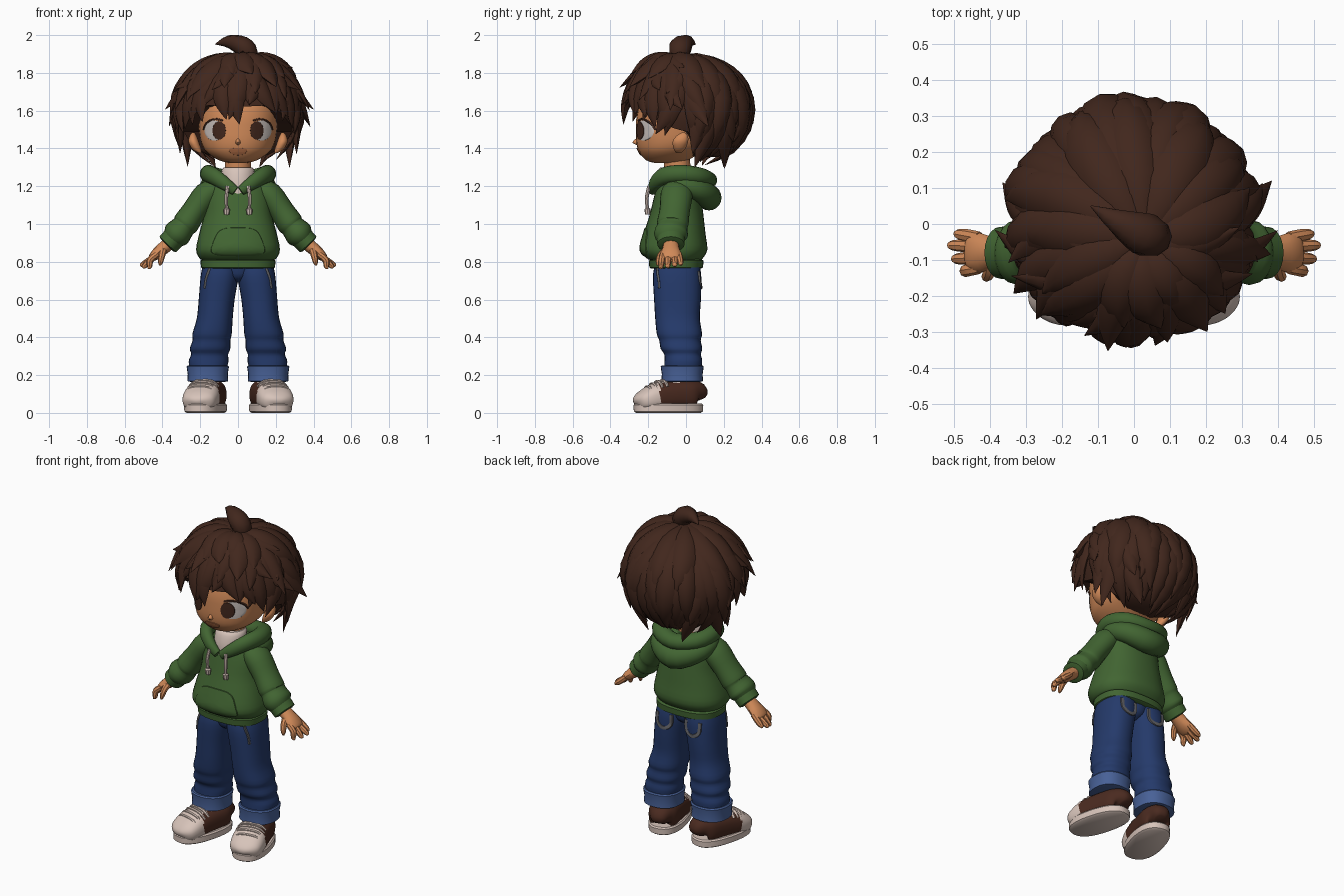
import bpy, bmesh, math, random
from mathutils import Vector, Matrix
from mathutils.bvhtree import BVHTree

if "Cube" in bpy.data.objects:
    bpy.data.objects.remove(bpy.data.objects["Cube"])
random.seed(7)
made = []


def material(name, *rgb):
    m = bpy.data.materials.new(name)
    m.use_nodes = True
    m.diffuse_color = (*rgb, 1)
    m.node_tree.nodes["Principled BSDF"].inputs["Base Color"].default_value = (*rgb, 1)
    return m


HAIR = material("dark brown hair", .053, .02, .012)
SKIN = material("warm skin", .64, .255, .1)
LIP = material("lip", .47, .165, .065)
GREEN = material("green fleece", .054, .13, .032)
DENIM = material("blue denim", .018, .042, .145)
FADED = material("faded denim", .065, .12, .31)
WHITE = material("off white", .68, .55, .49)
LEATHER = material("shoe brown", .068, .023, .014)
THREAD = material("grey thread", .12, .12, .13)
EYE = material("eye white", .62, .56, .53)


def finish(name, bm, *mats):
    me = bpy.data.meshes.new(name)
    bm.to_mesh(me)
    bm.free()
    for m in mats:
        me.materials.append(m)
    ob = bpy.data.objects.new(name, me)
    bpy.context.scene.collection.objects.link(ob)
    made.append(ob)
    return ob


def smooth(rows, k):
    """Catmull-Rom through the given rows."""
    P = [rows[0], *rows, rows[-1]]
    out = []
    for i in range(len(rows) - 1):
        for j in range(k):
            t = j / k
            out.append([.5 * (2*b + (c-a)*t + (2*a-5*b+4*c-d)*t*t + (3*b-a-3*c+d)*t**3)
                        for a, b, c, d in zip(*P[i:i+4])])
    return out + [list(rows[-1])]


def part(name, mat, *tubes, ref=(0, 1, 0), flat=False, n=20, k=3, p=2):
    """Closed tubes through rows of (x, y, z, width, thickness)."""
    bm = bmesh.new()
    for rows in tubes:
        rows = smooth(rows, k)
        pts = [Vector(r[:3]) for r in rows]
        rings = []
        for i, r in enumerate(rows):
            u, v = Vector((1, 0, 0)), Vector((0, 1, 0))
            if not flat:
                t = (pts[min(i+1, len(pts)-1)] - pts[max(i-1, 0)]).normalized()
                u = t.cross(Vector(ref(pts[i]) if callable(ref) else ref)).normalized()
                v = u.cross(t)
            ring = []
            for j in range(n):
                c, s = math.cos(math.tau*j/n), math.sin(math.tau*j/n)
                c, s = (math.copysign(abs(q)**(2/p), q) for q in (c, s))
                ring.append(bm.verts.new(pts[i] + u*c*max(r[3], .001) + v*s*max(r[4], .001)))
            rings.append(ring)
        for A, B in zip(rings, rings[1:]):
            for j in range(n):
                bm.faces.new((A[j-1], A[j], B[j], B[j-1]))
        bm.faces.new(rings[0])
        bm.faces.new(rings[-1])
    bmesh.ops.recalc_face_normals(bm, faces=bm.faces)
    return finish(name, bm, mat)


def pair(ob):
    """Mirror a left part to the right side."""
    bm = bmesh.new()
    bm.from_mesh(ob.data)
    bm.transform(Matrix.Scale(-1, 4, (1, 0, 0)))
    bmesh.ops.reverse_faces(bm, faces=bm.faces)
    finish("right_" + ob.name, bm, *ob.data.materials)
    ob.name = "left_" + ob.name


def caster(ob, d=1):
    """Project (x, z) onto a part from the front (d=1) or the back (d=-1)."""
    tree = BVHTree.FromPolygons([v.co for v in ob.data.vertices],
                                [f.vertices[:] for f in ob.data.polygons])

    def cast(x, z, off=0):
        hit = tree.ray_cast(Vector((x, -2*d, z)), Vector((0, d, 0)))[0]
        return (hit or Vector((x, 0, z))) + Vector((0, -d*off, 0))
    return cast


def plate(name, mat, cast, cx, cz, rx, rz, off=.004, p=2, taper=0, n=28):
    """Thin plate hugging a surface, with a rim sunk into it."""
    bm = bmesh.new()
    mid = bm.verts.new(cast(cx, cz, off))
    last = None
    for f, o in ((.3, off), (.6, off), (.85, off), (1, off), (1.02, -.003)):
        ring = []
        for j in range(n):
            c, s = math.cos(math.tau*j/n), math.sin(math.tau*j/n)
            c, s = (math.copysign(abs(q)**(2/p), q) * f for q in (c, s))
            ring.append(bm.verts.new(cast(cx + rx*c*(1 - taper*s), cz + rz*s, o)))
        for j in range(n):
            bm.faces.new((last[j-1], ring[j-1], ring[j], last[j]) if last else (mid, ring[j-1], ring[j]))
        last = ring
    return finish(name, bm, mat)


def seam(name, mat, cast, pts, r, depth=.006):
    return part(name, mat, [(*cast(x, z), r, depth) for x, z in smooth(pts, 4)], ref=(.1, 1, .05), n=8, k=1, p=4)


# head, ears, nose
head = part("head", SKIN, [(0, y, z, rx, ry) for z, y, rx, ry in (
    (1.322, -.1, .04, .06), (1.337, -.1, .1, .11), (1.38, -.085, .165, .163), (1.43, -.06, .195, .203),
    (1.5, -.05, .208, .215), (1.58, -.04, .215, .22), (1.66, -.03, .21, .2), (1.74, 0, .15, .14),
    (1.78, 0, .03, .03))], flat=True, n=32, p=2.15)
face = caster(head)
part("nose", SKIN, [(0, -.25, 1.46, .004, .006), (0, -.26, 1.432, .014, .025), (0, -.252, 1.418, .006, .008)],
     flat=True, n=10)
pair(part("ear", SKIN, [(.2, -.04, 1.375, .008, .012), (.218, -.035, 1.395, .024, .03),
                        (.235, -.03, 1.435, .028, .042), (.238, -.02, 1.468, .018, .03),
                        (.236, -.015, 1.485, .004, .006)], flat=True, n=14))
part("neck", SKIN, [(0, -.04, 1.2, .07, .07), (0, -.05, 1.36, .07, .07)], flat=True)

# eyes, lashes, mouth
pair(plate("eye_white", EYE, face, .125, 1.495, .052, .053, off=.003))
pair(plate("iris", HAIR, face, .1, 1.495, .035, .048, off=.006))
pair(seam("lash", HAIR, face, [(.08, 1.547), (.11, 1.555), (.145, 1.549), (.172, 1.527), (.182, 1.5)], r=.005))
plate("mouth", LIP, face, 0, 1.383, .045, .019, off=.005, p=2.6, taper=-.25)

# hair: shell, layered locks, fringe, flicks and crown tuft
CENTRE = Vector((0, .01, 1.6))
HAIRLINE = [(0, 1.5), (.6, 1.47), (1, 1.75), (1.35, 1.92), (1.6, 1.98), (1.85, 2.4), (2.1, 2.55), (3.2, 2.62)]


def hairline(az):
    a = abs((az + math.pi) % math.tau - math.pi)
    for (a0, t0), (a1, t1) in zip(HAIRLINE, HAIRLINE[1:]):
        if a <= a1:
            return t0 + (t1-t0) * (a-a0) / (a1-a0)


def scalp(az, th, s):
    c = max(0, math.cos(th))**3
    return CENTRE + Vector((.33*s*math.sin(th)*math.sin(az) + .03*c,
                            -.33*s*math.sin(th)*math.cos(az) - .05*c, .3*s*math.cos(th)))


bm = bmesh.new()
N = 48
rings = [[bm.verts.new(scalp(math.tau*j/N, max(.02, i/12*hairline(math.tau*j/N)), .95)) for j in range(N)]
         for i in range(13)]
rings.append([bm.verts.new(Vector((v.co.x*.4, v.co.y*.4 - .02, v.co.z))) for v in rings[-1]])
for A, B in zip(rings, rings[1:]):
    for j in range(N):
        bm.faces.new((A[j], A[j-1], B[j-1], B[j]))
bm.faces.new(rings[0])
finish("hair_shell", bm, HAIR)


def lock(az, th0, th1, s0, s1, w, flip, twist):
    rows = []
    for i, q in enumerate((.3, .8, 1, .95, .65, .02)):
        f = i / 5
        p = scalp(az + twist*f*f, th0 + (th1-th0)*f, s0 + (s1-s0)*f + flip*f**4)
        rows.append((*p, w*q, w*q*.55))
    return rows


def hair(name, locks):
    part(name, HAIR, *locks, ref=lambda p: p - CENTRE, n=8, k=2, p=1.6)


for name, count, start, reach, s0, s1, w, flip in (
        ("under_locks", 26, .35, 1.05, .93, .98, .058, .08),
        ("middle_locks", 20, .12, .86, .94, 1.02, .064, .13),
        ("top_locks", 12, .06, .6, .94, 1.02, .075, .08)):
    locks = []
    for i in range(count):
        az = math.tau * (i + random.uniform(-.25, .25)) / count
        calm = .25 if math.cos(az) < -.5 else 1
        locks.append(lock(az, start, hairline(az) * reach * random.uniform(.94, 1.06), s0, s1,
                          w * random.uniform(.85, 1.15), flip * calm * random.uniform(.4, 1.3),
                          random.uniform(-.35, .35)))
    hair(name, locks)
hair("fringe", [lock(az, .6, th, .96, 1, .055, .06, tw) for az, th, tw in (
    (-.85, 1.88, -.15), (-.6, 1.7, -.2), (-.33, 1.72, .15), (-.1, 1.8, .12), (.06, 1.72, -.2),
    (.3, 1.6, .3), (.62, 1.68, .25), (.88, 1.86, .15))])
hair("side_flicks", [lock(side*az, th - .9, th, .93, 1, .05, flip * random.uniform(.8, 1.2), side*tw)
                     for side in (-1, 1) for az, th, flip, tw in (
    (.75, 1.25, .17, .4), (1.25, .85, .13, .3), (1.1, 1.55, .2, .4), (1.55, 1.3, .16, -.3), (1.35, 1.95, .1, -.3),
    (1.6, 1.8, .2, .25), (1.8, 2.25, .24, -.15), (2.0, 2.45, .26, -.3), (2.25, 2.1, .1, .2), (2.3, 2.55, .2, .3))])
part("crown_tuft", HAIR, [(.03, -.04, 1.86, .04, .04), (.05, -.035, 1.905, .055, .055), (.02, -.025, 1.944, .052, .06),
                          (-.05, .01, 1.965, .034, .034), (-.12, .05, 1.952, .002, .002)], n=10)

# hoodie body, undershirt, hood
torso = part("hoodie_body", GREEN, [(0, y, z, rx, ry) for z, y, rx, ry in (
    (.808, -.055, .185, .13), (.82, -.06, .205, .15), (.865, -.065, .222, .178), (.95, -.06, .205, .163),
    (1.05, -.05, .18, .142), (1.14, -.045, .172, .125), (1.21, -.04, .145, .11), (1.25, -.04, .08, .08))],
    flat=True, n=32, p=2.3)
part("hoodie_waistband", GREEN, [(0, -.052, z, .196 + d, .142 + d) for z, d in (
    (.764, -.01), (.77, 0), (.806, .003), (.814, -.01))], flat=True, n=32, k=1, p=2.6)
part("undershirt", WHITE, [(0, -.08, 1.15, .09, .085), (0, -.075, 1.22, .09, .09), (0, -.065, 1.28, .088, .085),
                           (0, -.06, 1.3, .076, .075)], flat=True)
half = [(.015, -.178, 1.175, .02, .025), (.072, -.165, 1.215, .03, .036), (.132, -.115, 1.255, .038, .045),
        (.156, -.02, 1.265, .046, .048), (.115, .075, 1.25, .05, .048), (0, .115, 1.232, .05, .045)]
part("hood_rim", GREEN, half + [(-r[0], *r[1:]) for r in half[-2::-1]], ref=(0, 0, 1))
half = [(.15, -.09, 1.215, .015, .02), (.16, -.01, 1.205, .04, .045), (.115, .075, 1.175, .06, .06),
        (0, .122, 1.14, .066, .068)]
part("hood_bag", GREEN, half + [(-r[0], *r[1:]) for r in half[-2::-1]], ref=(0, 0, 1))

# pouch pocket and drawstrings
front = caster(torso)
plate("pouch_pocket", GREEN, front, 0, .905, .13, .075, off=.005, p=4, taper=.22)
pair(part("drawstring", WHITE, [(.055, -.195, 1.2, .01, .01), (.062, -.208, 1.14, .01, .01),
                                (.06, -.205, 1.085, .009, .009), (.06, -.205, 1.08, .017, .016),
                                (.06, -.202, 1.05, .014, .013)], n=8, k=2))

# sleeves and cuffs
pair(part("sleeve", GREEN, [(.11, -.045, 1.19, .05, .07), (.165, -.05, 1.155, .07, .085), (.23, -.06, 1.07, .066, .08),
                            (.275, -.07, 1.005, .07, .084), (.29, -.072, .985, .065, .08),
                            (.325, -.08, .945, .075, .09), (.35, -.08, .918, .055, .07)]))
pair(part("sleeve_cuff", GREEN, [(.335, -.08, .932, .05, .06), (.34, -.08, .926, .062, .074),
                                 (.372, -.08, .892, .06, .072), (.376, -.08, .888, .045, .055)], k=1))

# hands
pair(part("palm", SKIN, [(.355, -.08, .905, .035, .04), (.395, -.08, .872, .034, .045), (.43, -.08, .843, .03, .055),
                         (.457, -.08, .82, .02, .05), (.465, -.08, .813, .008, .03)], n=12))
fingers = [[(.43, -.078 + y, .84, .017, .017), (.465, -.078 + y*1.15, .81, .018, .018),
            (x, -.078 + y*1.25, z, .014, .014), (x + .01, -.078 + y*1.3, z - .01, .005, .005)]
           for y, x, z in ((-.044, .468, .775), (-.015, .495, .778), (.015, .505, .785), (.04, .488, .792))]
thumb = [(.395, -.105, .865, .02, .018), (.403, -.135, .835, .018, .017), (.41, -.147, .8, .014, .014),
         (.413, -.15, .78, .005, .005)]
pair(part("fingers", SKIN, *fingers, thumb, n=8))

# jeans with folds, turn-ups and stitching
part("jeans_hips", DENIM, [(0, -.048, .69, .03, .05), (0, -.047, .72, .08, .098), (0, -.047, .775, .12, .112)],
     flat=True, n=28)
leg = part("jeans_leg", DENIM, [(x, y, z, rx, ry) for z, x, y, rx, ry in (
    (.775, .094, -.047, .094, .12), (.72, .098, -.047, .1, .128), (.6, .113, -.045, .095, .124),
    (.5, .123, -.045, .095, .118), (.42, .137, -.035, .104, .12), (.385, .14, -.032, .1, .11),
    (.34, .148, -.024, .107, .11), (.31, .15, -.018, .098, .097), (.27, .156, -.014, .105, .1),
    (.2, .16, -.02, .09, .095))], flat=True, n=28, p=2.3)
back, leg_front = caster(leg, -1), caster(leg)
pair(seam("back_pocket_stitch", THREAD, back, [(.05, .75), (.054, .69), (.095, .665), (.138, .69), (.142, .75)], r=.011))
pair(seam("front_pocket_stitch", THREAD, leg_front, [(.15, .765), (.168, .715), (.176, .66)], r=.007))
pair(leg)
pair(part("jeans_turn_up", FADED, [(.16, -.02, z, .106 + d, .108 + d) for z, d in (
    (.163, -.02), (.168, .002), (.205, 0), (.245, .006), (.252, 0), (.25, -.015))], flat=True, n=28, k=1, p=2.3))

# shoes, turned outwards
TURN = Matrix.Translation((.172, -.093, 0)) @ Matrix.Rotation(math.radians(15), 4, 'Z')
sole = part("shoe_sole", WHITE, [(0, 0, z, .1 + d, .186 + d) for z, d in (
    (0, -.012), (.008, 0), (.042, .001), (.05, -.006))], flat=True, n=32, k=1, p=2.4)
upper = part("shoe_upper", LEATHER, [(0, y, z, a, b) for y, z, a, b in (
    (.17, .07, .03, .03), (.158, .09, .06, .07), (.12, .095, .083, .08), (.05, .095, .089, .08),
    (-.02, .09, .093, .08), (-.07, .083, .096, .075), (-.115, .07, .094, .062), (-.15, .058, .083, .05),
    (-.172, .05, .055, .036), (-.181, .045, .015, .015))], ref=(0, 0, 1), n=36, k=4, p=2.5)
upper.data.materials.append(WHITE)
for f in upper.data.polygons:
    tongue = abs(f.center.x) < .058 and f.center.y < .05 and f.center.z > .1
    if f.center.y < -.07 or tongue:
        f.material_index = 1
laces = part("shoe_laces", WHITE, *[[(-.078, y + .006, z - .03, .01, .008), (-.042, y, z, .01, .009),
                                     (.042, y, z, .01, .009), (.078, y + .006, z - .03, .01, .008)]
                                    for y, z in ((-.112, .134), (-.085, .15), (-.058, .161), (-.031, .167))],
             ref=(0, .4, 1), n=8)
for ob in (sole, upper, laces):
    ob.data.transform(TURN)
    pair(ob)
for shoe in [o for o in made if o.name == "right_shoe_upper"]:
    for f, g in zip(shoe.data.polygons, upper.data.polygons):
        f.material_index = g.material_index

# smooth shading with sharp creases
bpy.ops.object.select_all(action='DESELECT')
for ob in made:
    ob.select_set(True)
bpy.context.view_layer.objects.active = made[0]
bpy.ops.object.shade_smooth_by_angle(angle=math.radians(40))
